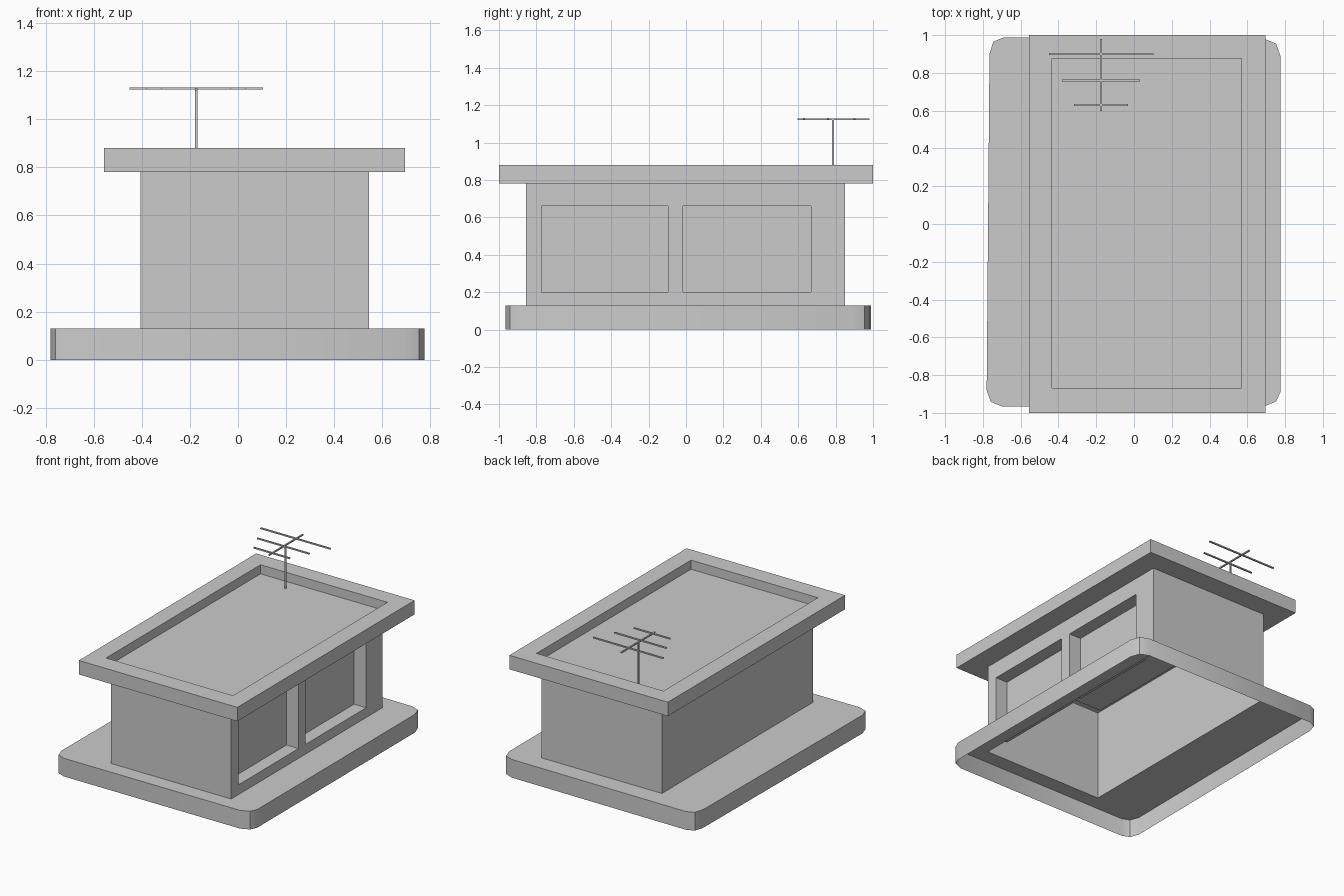
import bpy, bmesh

if "Cube" in bpy.data.objects:
    bpy.data.objects.remove(bpy.data.objects["Cube"])


def finish(name, bm, smooth=False):
    """Weld, orient outward and turn a bmesh into an object."""
    bmesh.ops.remove_doubles(bm, verts=bm.verts[:], dist=1e-5)
    bmesh.ops.recalc_face_normals(bm, faces=bm.faces[:])
    me = bpy.data.meshes.new(name)
    bm.to_mesh(me)
    bm.free()
    ob = bpy.data.objects.new(name, me)
    bpy.context.collection.objects.link(ob)
    if smooth:
        bpy.ops.object.select_all(action='DESELECT')
        ob.select_set(True)
        bpy.context.view_layer.objects.active = ob
        bpy.ops.object.shade_smooth_by_angle(angle=0.7)
    return ob


def loop(bm, pts, z):
    return [bm.verts.new((x, y, z)) for x, y in pts]


def bridge(bm, a, b):
    n = len(a)
    for i in range(n):
        bm.faces.new((a[i], a[(i + 1) % n], b[(i + 1) % n], b[i]))


def rect(x0, x1, y0, y1):
    return [(x0, y0), (x1, y0), (x1, y1), (x0, y1)]


def quad(bm, *pts):
    return bm.faces.new([bm.verts.new(p) for p in pts])


X0, X1, Y0, Y1 = -0.405, 0.545, -0.855, 0.85
Z0, Z1, ZR = 0.13, 0.78, 0.88
house = rect(X0, X1, Y0, Y1)

# Base slab: rounded outline, open underneath, hole under the building
outline = [(-0.70, -0.965), (0.69, -0.965), (0.752, -0.94), (0.775, -0.89),
           (0.775, 0.89), (0.752, 0.955), (0.69, 0.98), (-0.69, 0.988),
           (-0.745, 0.965), (-0.765, 0.90), (-0.78, -0.88), (-0.758, -0.942)]
bm = bmesh.new()
low, top, hole = loop(bm, outline, 0), loop(bm, outline, Z0), loop(bm, house, Z0)
bridge(bm, low, top)
edges = []
for ring in (top, hole):
    for i, v in enumerate(ring):
        w = ring[(i + 1) % len(ring)]
        edges.append(bm.edges.get((v, w)) or bm.edges.new((v, w)))
bmesh.ops.triangle_fill(bm, use_beauty=True, use_dissolve=False, edges=edges)
finish("base_slab", bm, smooth=True)

# Building walls, with two recessed windows in the right side
bm = bmesh.new()
for (xa, ya), (xb, yb) in ((house[0], house[1]), (house[2], house[3]), (house[3], house[0])):
    quad(bm, (xa, ya, Z0), (xb, yb, Z0), (xb, yb, Z1), (xa, ya, Z1))
ys = [Y0, -0.772, -0.095, -0.015, 0.668, Y1]
zs = [Z0, 0.20, 0.66, Z1]
depth = 0.095
for i in range(5):
    for j in range(3):
        ring = [(ys[i], zs[j]), (ys[i + 1], zs[j]), (ys[i + 1], zs[j + 1]), (ys[i], zs[j + 1])]
        if j == 1 and i in (1, 3):
            outer = [bm.verts.new((X1, y, z)) for y, z in ring]
            inner = [bm.verts.new((X1 - depth, y, z)) for y, z in ring]
            bridge(bm, outer, inner)
            bm.faces.new(inner)
        else:
            quad(bm, *[(X1, y, z) for y, z in ring])
finish("building_walls", bm)

# Overhanging roof with a sunken top
bm = bmesh.new()
eave = rect(-0.557, 0.695, -1, 1)
sunk = rect(-0.435, 0.568, -0.868, 0.875)
rings = [loop(bm, p, z) for p, z in
         ((house, Z1), (eave, Z1), (eave, ZR), (sunk, ZR), (sunk, 0.815))]
for a, b in zip(rings, rings[1:]):
    bridge(bm, a, b)
bm.faces.new(rings[-1])
finish("roof", bm)


# Aerial: mast, boom and three cross rods
def bar(name, x0, x1, y0, y1, z0, z1):
    bm = bmesh.new()
    a, b = (loop(bm, rect(x0, x1, y0, y1), z) for z in (z0, z1))
    bridge(bm, a, b)
    bm.faces.new(a)
    bm.faces.new(b)
    return finish(name, bm)


AX = -0.174
bar("aerial_mast", AX - 0.005, AX + 0.005, 0.781, 0.791, 0.815, 1.122)
bar("aerial_boom", AX - 0.005, AX + 0.005, 0.597, 0.98, 1.12, 1.129)
for k, (y, half) in enumerate(((0.90, 0.277), (0.76, 0.206), (0.63, 0.143))):
    bar(f"aerial_rod_{k + 1}", AX - half, AX + half, y - 0.005, y + 0.005, 1.123, 1.132)
